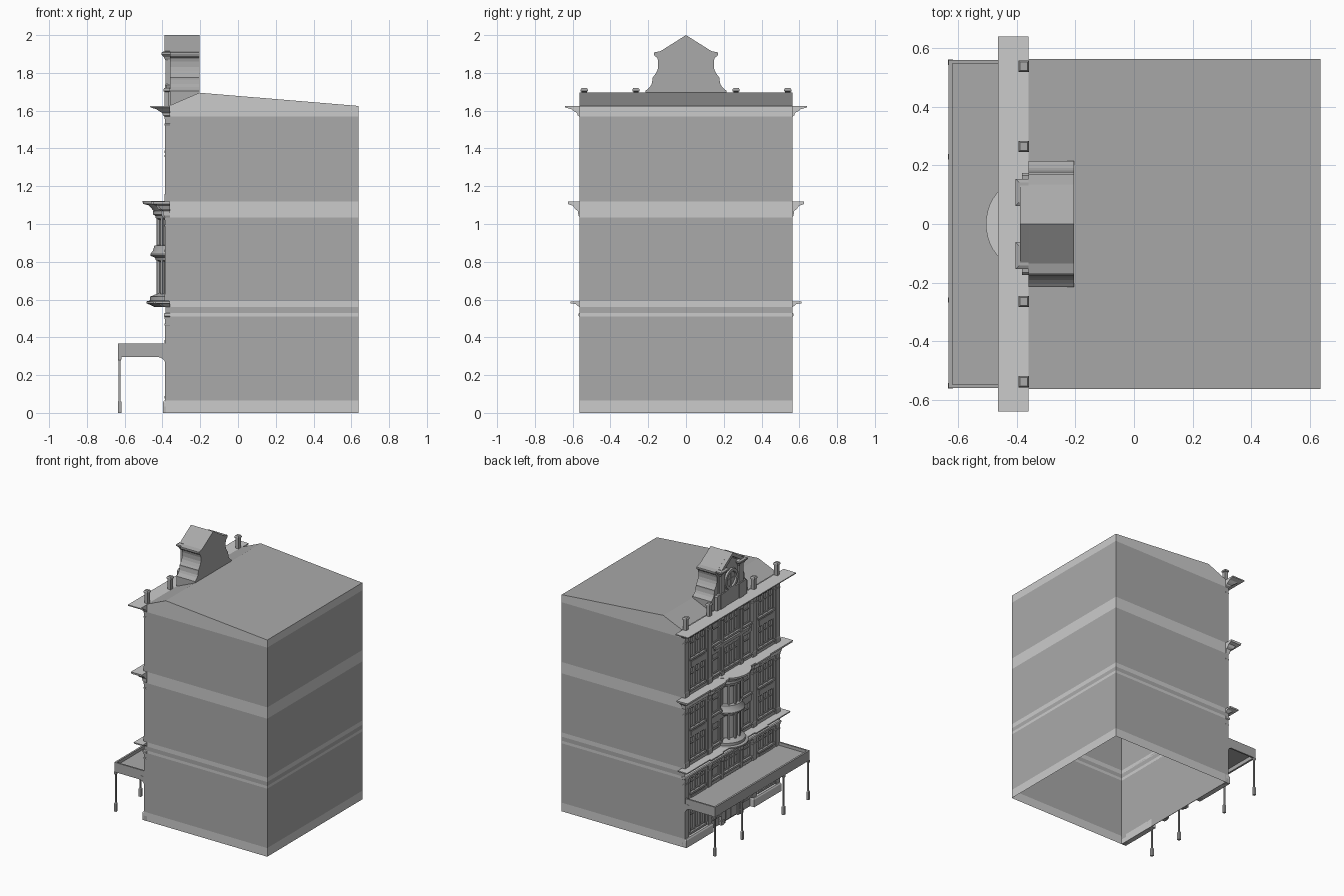
import bpy, bmesh, math
from mathutils import Vector, Matrix

if "Cube" in bpy.data.objects:
    bpy.data.objects.remove(bpy.data.objects["Cube"])


def material(name, v):
    m = bpy.data.materials.new(name)
    m.diffuse_color = (v, v, v, 1)
    m.use_nodes = True
    m.node_tree.nodes["Principled BSDF"].inputs["Base Color"].default_value = m.diffuse_color
    return m


DARK, LIGHT = material("dark_grey", 0.4), material("light_grey", 0.75)
parts = {}


def part(name, mat=DARK):
    if name not in parts:
        parts[name] = (bmesh.new(), mat)
    return parts[name][0]


def face(bm, pts):
    return bm.faces.new([bm.verts.new(p) for p in pts])


def loft(bm, x0, x1, y0, y1, steps, back=True):
    """Stacked rectangles grown by d at height z; the back stays on x1 unless back is False."""
    rings = []
    for d, z in steps:
        xb = x1 if back else x1 + d
        rings.append([bm.verts.new(p) for p in ((x0 - d, y0 - d, z), (xb, y0 - d, z),
                                                (xb, y1 + d, z), (x0 - d, y1 + d, z))])
    for a, b in zip(rings, rings[1:]):
        for i in range(4):
            j = (i + 1) % 4
            bm.faces.new((a[i], a[j], b[j], b[i]))
    bm.faces.new(rings[0][::-1])
    bm.faces.new(rings[-1])


def box(bm, x0, x1, y0, y1, z0, z1):
    y0, y1 = sorted((y0, y1))
    loft(bm, x0, x1, y0, y1, [(0, z0), (0, z1)])


def extrude_yz(bm, prof, x0, x1):
    """Mirror a half outline (y, z) about y = 0 and extrude it along x."""
    ring = prof + [(-y, z) for y, z in reversed(prof) if y > 1e-6]
    f = face(bm, [(x0, y, z) for y, z in ring])
    r = bmesh.ops.extrude_face_region(bm, geom=[f])
    bmesh.ops.translate(bm, vec=(x1 - x0, 0, 0),
                        verts=[v for v in r["geom"] if isinstance(v, bmesh.types.BMVert)])


def revolve(bm, prof, cx, n=24):
    """Half turn of an (r, z) profile bulging out of the facade."""
    rows = []
    for r, z in prof:
        rows.append([bm.verts.new((cx - r * math.sin(math.pi * i / n),
                                   r * math.cos(math.pi * i / n), z)) for i in range(n + 1)])
    for a, b in zip(rows, rows[1:]):
        for i in range(n):
            bm.faces.new((a[i], a[i + 1], b[i + 1], b[i]))
    bm.faces.new(rows[0])
    bm.faces.new(rows[-1])


# Shell: back and side walls in bands, open underneath
XF, XB, W = -0.385, 0.637, 0.563
BANDS = [(0, 0.065, 1), (0.065, 0.51, 0), (0.51, 0.53, 1), (0.53, 0.56, 0), (0.56, 0.592, 1),
         (0.592, 1.035, 0), (1.035, 1.12, 1), (1.12, 1.568, 0)]
for z0, z1, light in BANDS:
    bm = part("wall_bands", LIGHT) if light else part("walls")
    x = -0.36 if light and z0 > 0 else XF
    plan = [(x, W), (XB, W), (XB, -W), (x, -W)]
    for (ax, ay), (bx, by) in zip(plan, plan[1:]):
        face(bm, [(ax, ay, z0), (bx, by, z0), (bx, by, z1), (ax, ay, z1)])
bm = part("wall_bands")
for s in (W, -W):
    face(bm, [(-0.36, s, 1.568), (XB, s, 1.568), (XB, s, 1.625), (-0.205, s, 1.695), (-0.36, s, 1.628)])
face(bm, [(XB, -W, 1.568), (XB, W, 1.568), (XB, W, 1.625), (XB, -W, 1.625)])
bm = part("roof")
for (xa, za), (xb, zb) in (((-0.36, 1.628), (-0.205, 1.695)), ((-0.205, 1.695), (XB, 1.625))):
    face(bm, [(xa, -W, za), (xb, -W, zb), (xb, W, zb), (xa, W, za)])

# Cornices and string courses with returned ends, broken forward over the inner piers
CORNICES = [[(0, 1.568), (0.01, 1.575), (0.014, 1.588), (0.03, 1.597), (0.045, 1.608), (0.077, 1.617), (0.078, 1.625)],
            [(0, 1.035), (0.006, 1.045), (0.01, 1.07), (0.025, 1.08), (0.035, 1.097), (0.06, 1.105), (0.063, 1.12)],
            [(0, 0.56), (0.01, 0.567), (0.02, 0.576), (0.048, 0.58), (0.05, 0.59)]]
for k, prof in enumerate(CORNICES):
    bm = part("cornices", LIGHT)
    loft(bm, -0.387, -0.36, -W, W, prof)
    if k:
        for s in (-1, 1):
            loft(bm, -0.399, -0.36, s * 0.265 - 0.025, s * 0.265 + 0.025, prof)
loft(part("cornices"), -0.387, -0.36, -W, W, [(0, 0.508), (0.006, 0.513), (0.006, 0.525), (0, 0.53)])

# Facade: glazing plane, piers with bases and capitals
box(part("glazing"), -0.364, -0.36, -W, W, 0.0, 1.57)
STOREYS = [(0.0, 0.51), (0.592, 1.035), (1.12, 1.568)]
for s in (-1, 1):
    for yc, hw in ((0.539, 0.022), (0.265, 0.022)):
        for z0, z1 in STOREYS:
            loft(part("piers"), -0.386, -0.36, s * yc - hw, s * yc + hw, [
                (0.002, z0), (0.002, z0 + 0.035), (0, z0 + 0.04), (0, z1 - 0.05), (0.003, z1 - 0.045),
                (0.003, z1 - 0.038), (0, z1 - 0.035), (0, z1 - 0.02), (0.002, z1 - 0.012), (0.002, z1)])
        loft(part("roof_piers"), -0.39, -0.364, s * yc - 0.014, s * yc + 0.014,
             [(0, 1.625), (0, 1.7), (0.005, 1.703), (0.005, 1.712), (0, 1.72)], False)
    loft(part("plinths", LIGHT), -0.398, -0.36, min(s * 0.24, s * W), max(s * 0.24, s * W),
         [(0, 0), (0, 0.055), (-0.006, 0.065)])


def window(y0, y1, z0, z1, n):
    """n lights side by side with frame, transom and sill."""
    bm = part("window_frames")
    t = 0.008
    for i in range(n + 1):
        y = y0 + (y1 - y0) * i / n
        box(bm, -0.376, -0.362, y - t, y + t, z0, z1)
    for z in (z0, z0 + (z1 - z0) * 0.66, z1 - 0.008):
        box(bm, -0.372, -0.362, y0, y1, z, z + 0.008)
    box(part("sills"), -0.388, -0.362, y0 - 0.012, y1 + 0.012, z0 - 0.014, z0)


# Window bays, spandrels and jambs
ROWS = [(0.09, 0.27), (0.385, 0.49), (0.635, 0.795), (0.865, 1.015), (1.16, 1.315), (1.39, 1.545)]
GAPS = [(0.27, 0.385), (0.49, 0.51), (0.592, 0.635), (0.795, 0.865), (1.015, 1.035),
        (1.12, 1.16), (1.315, 1.39), (1.545, 1.568)]
for s in (-1, 1):
    for z0, z1 in ROWS:
        a, b = sorted((s * 0.315, s * 0.492))
        window(a, b, z0, z1, 3)
        for y in (0.287, 0.492):
            box(part("wall_infill"), -0.38, -0.362, s * y, s * (y + 0.026), z0, z1)
        a, b = sorted((s * 0.135, s * 0.225))
        window(a, b, z0, z1, 1)
    for z0, z1 in GAPS:
        box(part("wall_infill"), -0.38, -0.362, s * 0.287, s * 0.518, z0, z1)
        box(part("wall_infill"), -0.374, -0.362, 0, s * 0.243, z0, z1)
        if z1 - z0 > 0.06:
            box(part("spandrel_panels"), -0.384, -0.362, s * 0.32, s * 0.485, z0 + 0.015, z1 - 0.025)
    # Slim central columns in the ground and top storeys
    for z0, z1 in (STOREYS[0], STOREYS[2]):
        loft(part("central_columns"), -0.383, -0.362, s * 0.112 - 0.014, s * 0.112 + 0.014,
             [(0.004, z0), (0.004, z0 + 0.03), (0, z0 + 0.035), (0, z1 - 0.035), (0.004, z1 - 0.03), (0.004, z1)])
for z0, z1 in ROWS[1:2] + ROWS[4:]:
    window(-0.09, 0.09, z0, z1, 3)
loft(part("upper_ledge"), -0.38, -0.362, -0.2, 0.2, [(0, 1.335), (0.003, 1.345), (0.008, 1.355), (0.008, 1.365)])

# Entrance: double door, frame and step
for s in (-1, 1):
    box(part("doors"), -0.372, -0.362, s * 0.004, s * 0.075, 0.01, 0.22)
    for z0, z1 in ((0.03, 0.09), (0.105, 0.2)):
        box(part("doors"), -0.375, -0.362, s * 0.018, s * 0.062, z0, z1)
    box(part("door_frame"), -0.38, -0.362, s * 0.075, s * 0.09, 0, 0.27)
box(part("door_frame"), -0.38, -0.362, -0.09, 0.09, 0.225, 0.24)

# Bowed two-tier oriel
CX = -0.335
revolve(part("oriel"), [(0.105, 0.56), (0.125, 0.57), (0.15, 0.58), (0.15, 0.59), (0.13, 0.595), (0.13, 0.615),
        (0.108, 0.625), (0.09, 0.632), (0.085, 0.635), (0.085, 0.8), (0.1, 0.808), (0.105, 0.822),
        (0.128, 0.832), (0.128, 0.842), (0.115, 0.86), (0.108, 0.885), (0.086, 0.89), (0.086, 1.02),
        (0.1, 1.03), (0.104, 1.045), (0.115, 1.05), (0.115, 1.07)], CX)
revolve(part("oriel_cap", LIGHT), [(0.112, 1.07), (0.125, 1.085), (0.14, 1.1), (0.168, 1.106), (0.171, 1.122)], CX)
for z0, z1 in ((0.625, 0.815), (0.88, 1.035)):
    for i in range(6):
        a = math.pi * (i + 0.5) / 6
        m = (Matrix.Translation((CX - 0.09 * math.sin(a), 0.09 * math.cos(a), (z0 + z1) / 2))
             @ Matrix.Rotation(-a, 4, 'Z') @ Matrix.Diagonal((0.012, 0.014, z1 - z0, 1)))
        m = (Matrix.Translation((CX - 0.09 * math.sin(a), 0.09 * math.cos(a), (z0 + z1) / 2))
             @ Matrix.Rotation(math.pi / 2 + a, 4, 'Z') @ Matrix.Diagonal((0.018, 0.014, z1 - z0, 1)))
        bmesh.ops.create_cube(part("oriel_mullions"), size=1, matrix=m)

# Gable: scrolled outline, front piers, pediment and round window
SIDE = [(0.215, 1.63), (0.215, 1.705), (0.205, 1.712), (0.191, 1.725), (0.182, 1.74), (0.177, 1.765), (0.177, 1.775),
        (0.165, 1.79), (0.153, 1.81), (0.147, 1.83), (0.147, 1.86), (0.152, 1.88), (0.166, 1.89),
        (0.17, 1.9), (0.17, 1.908), (0.135, 1.915), (0, 2.0)]
extrude_yz(part("gable"), SIDE, -0.36, -0.205)
extrude_yz(part("gable"), [(0.135, 1.625), (0.135, 1.88), (0, 1.965)], -0.37, -0.36)
extrude_yz(part("gable"), [(0.175, 1.625), (0.175, 1.725), (0.165, 1.735)], -0.382, -0.36)
for s in (-1, 1):
    yc = s * 0.108
    loft(part("gable_piers"), -0.383, -0.36, yc - 0.024, yc + 0.024,
         [(0.004, 1.625), (0.004, 1.735), (0, 1.74), (0, 1.865), (0.006, 1.875), (0.01, 1.885), (0.022, 1.897), (0.022, 1.908), (0.01, 1.914)])
    bm = part("pediment")
    lower = [(-0.39, 0, 1.972), (-0.39, s * 0.132, 1.888), (-0.39, s * 0.132, 1.916), (-0.39, 0, 2.0)]
    r = bmesh.ops.extrude_face_region(bm, geom=[face(bm, lower)])
    bmesh.ops.translate(bm, vec=(0.03, 0, 0), verts=[v for v in r["geom"] if isinstance(v, bmesh.types.BMVert)])
bm = part("round_window")
n, ring = 32, [(0.052, -0.368), (0.055, -0.383), (0.075, -0.383), (0.08, -0.368)]
loops = [[bm.verts.new((x, r * math.cos(2 * math.pi * i / n), 1.8 + r * math.sin(2 * math.pi * i / n)))
          for i in range(n)] for r, x in ring]
for a, b in zip(loops, loops[1:]):
    for i in range(n):
        bm.faces.new((a[i], a[(i + 1) % n], b[(i + 1) % n], b[i]))
box(bm, -0.375, -0.365, -0.004, 0.004, 1.745, 1.855)
box(bm, -0.375, -0.365, -0.055, 0.055, 1.796, 1.804)

# Street canopy: sunken deck, rim, wall brackets and posts
C0, CB = -0.634, -0.38
box(part("canopy_deck"), C0, CB, -0.56, 0.56, 0.325, 0.345)
box(part("canopy_rim"), C0, C0 + 0.014, -0.56, 0.56, 0.295, 0.368)
for s in (-1, 1):
    box(part("canopy_rim"), C0, CB, s * 0.548, s * 0.56, 0.295, 0.368)
for yc in (-0.553, -0.26, 0.23, 0.553):
    bm = part("canopy_posts")
    loft(bm, -0.632, -0.622, yc - 0.005, yc + 0.005, [
        (0.004, 0), (0.004, 0.06), (0, 0.066), (0, 0.275), (0.004, 0.282), (0.004, 0.296)], False)
    side = [(-0.385, 0.265), (-0.392, 0.28), (-0.405, 0.29), (-0.425, 0.297), (-0.425, 0.326), (-0.38, 0.326), (-0.38, 0.265)]
    bm = part("canopy_brackets")
    f = face(bm, [(x, yc - 0.008, z) for x, z in side])
    r = bmesh.ops.extrude_face_region(bm, geom=[f])
    bmesh.ops.translate(bm, vec=(0, 0.016, 0), verts=[v for v in r["geom"] if isinstance(v, bmesh.types.BMVert)])

# Turn the collected parts into objects
for name, (bm, mat) in parts.items():
    bmesh.ops.recalc_face_normals(bm, faces=bm.faces[:])
    me = bpy.data.meshes.new(name)
    bm.to_mesh(me)
    bm.free()
    me.materials.append(mat)
    ob = bpy.data.objects.new(name, me)
    bpy.context.collection.objects.link(ob)
    if name in ("oriel", "oriel_cap", "round_window"):
        bpy.ops.object.select_all(action='DESELECT')
        ob.select_set(True)
        bpy.context.view_layer.objects.active = ob
        bpy.ops.object.shade_smooth_by_angle(angle=math.radians(30))
